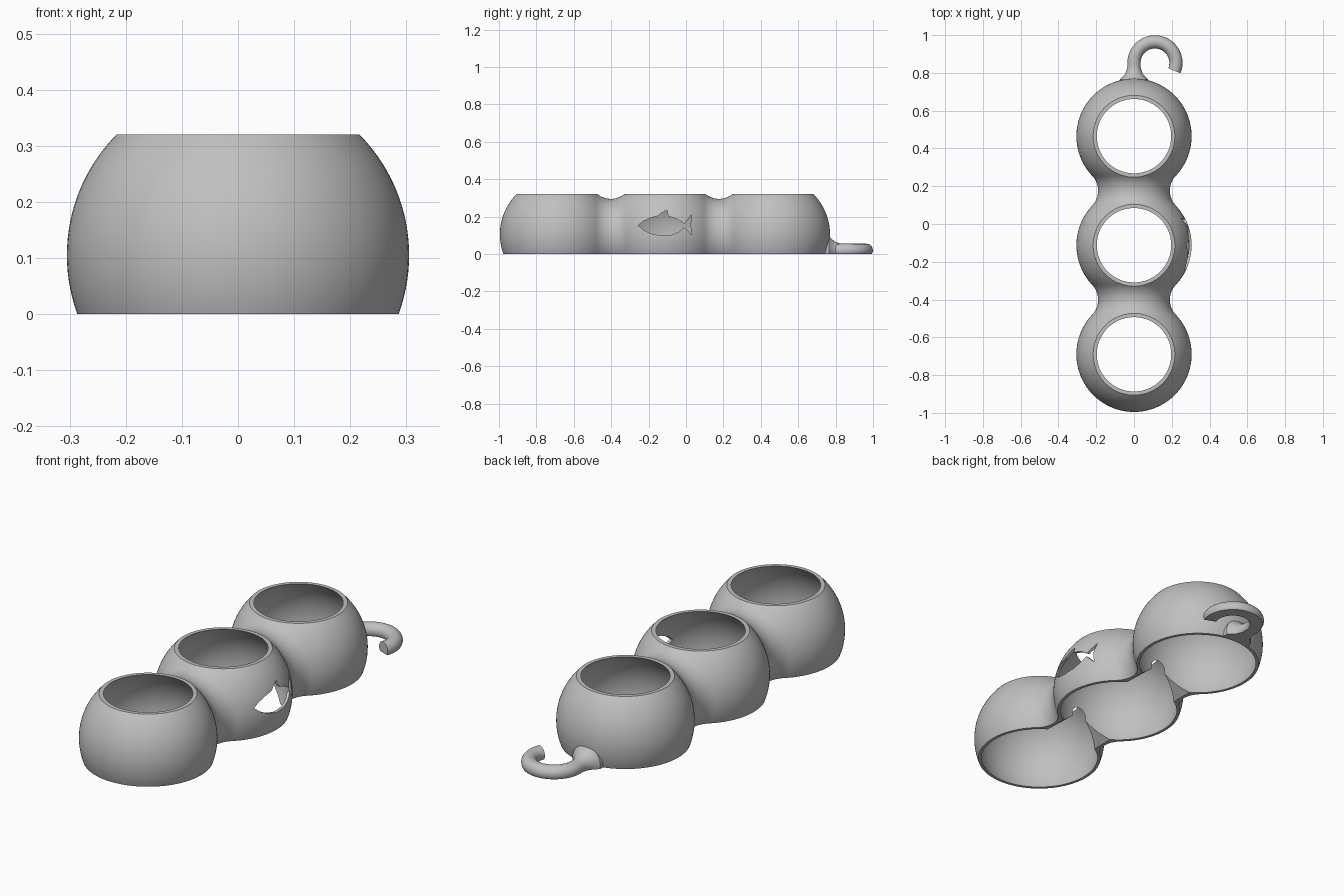
import bpy, bmesh
from math import sin, cos, pi, sqrt, acos, radians
from mathutils import Vector, Matrix

cube = bpy.data.objects.get("Cube")
if cube:
    bpy.data.objects.remove(cube, do_unlink=True)

R, INNER, MID, TOP = 0.305, 0.2915, 0.105, 0.32
CENTRES = [-0.69, -0.1125, 0.465]
NECK = 0.19

grey = bpy.data.materials.new("plain grey")
grey.use_nodes = True
colour = (0.53, 0.53, 0.53, 1)
grey.diffuse_color = colour
grey.node_tree.nodes["Principled BSDF"].inputs["Base Color"].default_value = colour


def make(name, bm):
    bmesh.ops.remove_doubles(bm, verts=bm.verts, dist=1e-5)
    bmesh.ops.recalc_face_normals(bm, faces=bm.faces)
    mesh = bpy.data.meshes.new(name)
    bm.to_mesh(mesh)
    bm.free()
    mesh.materials.append(grey)
    obj = bpy.data.objects.new(name, mesh)
    bpy.context.collection.objects.link(obj)
    return obj


def sweep(name, rings, sides):
    """Skin circles given as (centre, sideways direction, radius)."""
    bm = bmesh.new()
    loops = []
    for c, side, r in rings:
        loops.append([bm.verts.new(c + r * (cos(a) * side + sin(a) * Vector((0, 0, 1))))
                      for a in (2 * pi * i / sides for i in range(sides))])
    for a, b in zip(loops, loops[1:]):
        for i in range(sides):
            j = (i + 1) % sides
            bm.faces.new((a[i], a[j], b[j], b[i]))
    bm.faces.new(loops[0])
    bm.faces.new(loops[-1])
    return make(name, bm)


def prism(name, outline, start, depth):
    """Extrude a flat outline along the depth vector."""
    bm = bmesh.new()
    face = bm.faces.new([bm.verts.new(start + p) for p in outline])
    ext = bmesh.ops.extrude_face_region(bm, geom=[face], use_keep_orig=True)
    moved = [v for v in ext["geom"] if isinstance(v, bmesh.types.BMVert)]
    bmesh.ops.translate(bm, verts=moved, vec=depth)
    return make(name, bm)


def cut(obj, cutter, operation="DIFFERENCE"):
    mod = obj.modifiers.new("cut", "BOOLEAN")
    mod.operation, mod.solver, mod.object = operation, "EXACT", cutter
    graph = bpy.context.evaluated_depsgraph_get()
    mesh = bpy.data.meshes.new_from_object(obj.evaluated_get(graph))
    obj.modifiers.clear()
    obj.data = mesh


# Body: one profile of three balls with filleted necks, turned about the y axis
half = (CENTRES[1] - CENTRES[0]) / 2
fillet = (NECK**2 + half**2 - R**2) / (2 * (R - NECK))
t = acos(half / (R + fillet))
profile = []
for n, c in enumerate(CENTRES):
    a0 = 0.01 if n == 0 else t
    a1 = pi - 0.01 if n == 2 else pi - t
    profile += [(c - R * cos(a0 + (a1 - a0) * i / 40), R * sin(a0 + (a1 - a0) * i / 40))
                for i in range(41)]
    if n < 2:
        for i in range(1, 16):
            a = (pi / 2 - t) * (2 * i / 16 - 1)
            profile.append((c + half + fillet * sin(a), NECK + fillet - fillet * cos(a)))
body = sweep("linked_cups", [(Vector((0, y, MID)), Vector((1, 0, 0)), r) for y, r in profile], 128)

# Hook: flared root, short stem and a curled arm
hook_z, bend, tube = 0.02, 0.111, 0.035
rings = [(Vector((0, y, hook_z)), Vector((1, 0, 0)), r) for y, r in
         [(0.72, 0.08), (0.765, 0.075), (0.78, 0.06), (0.795, 0.047), (0.812, 0.04), (0.83, tube)]]
for i in range(41):
    a = radians(180 - 202 * i / 40)
    out = Vector((cos(a), sin(a), 0))
    rings.append((Vector((bend, 0.853, hook_z)) + bend * out, -out, tube))
hook = sweep("hook", rings, 32)

# Trim both to the flat base and flat rims
bm = bmesh.new()
bmesh.ops.create_cube(bm, size=1, matrix=Matrix.Translation((0, 0, TOP / 2)) @ Matrix.Diagonal((3, 3, TOP, 1)))
slab = make("slab_cutter", bm)
cutters = [slab]
for part in (body, hook):
    cut(part, slab, "INTERSECT")

# Round hollows, open at the top and bottom
for c in CENTRES:
    bm = bmesh.new()
    bmesh.ops.create_uvsphere(bm, u_segments=96, v_segments=64, radius=INNER,
                              matrix=Matrix.Translation((0, c, MID)))
    hollow = make("hollow_cutter", bm)
    cutters.append(hollow)
    cut(body, hollow)
cut(hook, hollow)

# Gabled passages under the two necks
for c in CENTRES[:2]:
    gable = [Vector(p) for p in ((-0.155, 0, -0.01), (0.155, 0, -0.01), (0, 0, 0.12))]
    passage = prism("passage_cutter", gable, Vector((0, c + half - 0.09, 0)), Vector((0, 0.18, 0)))
    cutters.append(passage)
    cut(body, passage)

# Fish-shaped window in the middle cup
fish = [(-0.255, 0.153), (-0.23, 0.175), (-0.19, 0.193), (-0.15, 0.203), (-0.13, 0.22),
        (-0.102, 0.235), (-0.095, 0.202), (-0.05, 0.188), (-0.008, 0.162), (0.03, 0.21),
        (0.024, 0.155), (0.03, 0.103), (-0.008, 0.143), (-0.04, 0.118), (-0.08, 0.102),
        (-0.14, 0.099), (-0.19, 0.11), (-0.23, 0.13)]
window = prism("window_cutter", [Vector((0, y, z)) for y, z in fish],
               Vector((0.12, 0, 0)), Vector((0.3, 0, 0)))
cutters.append(window)
cut(body, window)

for cutter in cutters:
    bpy.data.objects.remove(cutter, do_unlink=True)

# Smooth curved walls, keep cut edges crisp
bpy.ops.object.select_all(action="DESELECT")
for part in (body, hook):
    part.select_set(True)
bpy.context.view_layer.objects.active = body
bpy.ops.object.shade_smooth_by_angle(angle=radians(30))
